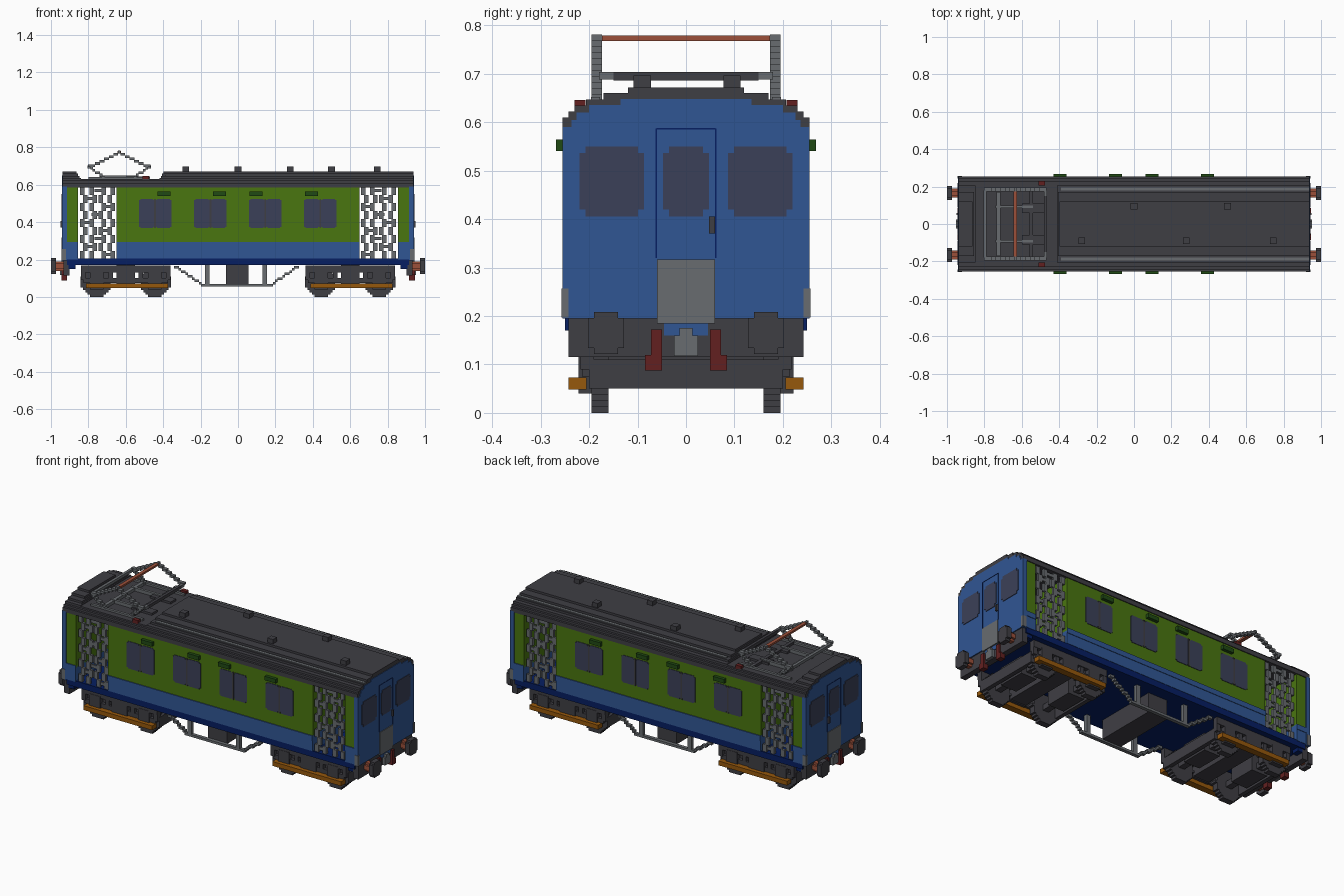
import bpy, bmesh, math

if "Cube" in bpy.data.objects:
    bpy.data.objects.remove(bpy.data.objects["Cube"])

V = 0.0123  # stair-step size used for all stepped shapes


def material(name, rgb):
    lin = [((c / 255 + 0.055) / 1.055) ** 2.4 if c > 10 else c / 255 / 12.92 for c in rgb] + [1]
    m = bpy.data.materials.new(name)
    m.use_nodes = True
    m.diffuse_color = lin
    m.node_tree.nodes["Principled BSDF"].inputs["Base Color"].default_value = lin
    return m


BLUE = material("body blue", (48, 86, 148))
NAVY = material("sill navy", (6, 30, 98))
GREEN = material("panel green", (74, 118, 16))
DKGREEN = material("vent dark green", (32, 74, 20))
DARK = material("charcoal", (63, 62, 68))
GREY = material("metal grey", (104, 108, 112))
GLASS = material("window glass", (59, 64, 88))
ORANGE = material("footboard orange", (150, 88, 12))
COPPER = material("copper", (156, 80, 58))
RED = material("dark red", (98, 32, 32))


def build(name, boxes, mat):
    """One object from (x0, x1, y0, y1, z0, z1) boxes."""
    bm = bmesh.new()
    for x0, x1, y0, y1, z0, z1 in boxes:
        vs = bmesh.ops.create_cube(bm, size=1)["verts"]
        for v in vs:
            v.co = ((x0 + x1) / 2 + v.co.x * (x1 - x0),
                    (y0 + y1) / 2 + v.co.y * (y1 - y0),
                    (z0 + z1) / 2 + v.co.z * (z1 - z0))
    bmesh.ops.recalc_face_normals(bm, faces=bm.faces)
    me = bpy.data.meshes.new(name)
    bm.to_mesh(me)
    bm.free()
    me.materials.append(mat)
    ob = bpy.data.objects.new(name, me)
    bpy.context.collection.objects.link(ob)
    return ob


def mx(bs):
    return bs + [(-b[1], -b[0], *b[2:]) for b in bs]


def my(bs):
    return bs + [(b[0], b[1], -b[3], -b[2], b[4], b[5]) for b in bs]


def shift(bs, dx):
    return [(b[0] + dx, b[1] + dx, *b[2:]) for b in bs]


def disc(c, z, r, a0, a1, axis):
    """Stepped disc: axis 'y' is centred on x=c, axis 'x' is centred on y=c."""
    out, n = [], round(2 * r / V)
    for i in range(n):
        z0 = z - r + 2 * r * i / n
        z1 = z0 + 2 * r / n
        h = math.sqrt(max(r * r - ((z0 + z1) / 2 - z) ** 2, 0))
        h = max(V, round(h / V) * V)
        out.append((c - h, c + h, a0, a1, z0, z1) if axis == "y" else (a0, a1, c - h, c + h, z0, z1))
    return out


def stairs(pts, y0, y1):
    """Stepped bar following a path of (x, z) points."""
    out = []
    for (xa, za), (xb, zb) in zip(pts, pts[1:]):
        n = max(1, round(max(abs(xb - xa), abs(zb - za)) / V))
        for i in range(n + 1):
            x, z = xa + (xb - xa) * i / n, za + (zb - za) * i / n
            z = round(z / V) * V
            out.append((x - V * .55, x + V * .55, y0, y1, z - V * .55, z + V * .55))
    return out


# Body shell: saloon between two open vestibules
SIDE = 0.25
build("saloon_panels", [(-.65, .65, -SIDE, SIDE, .28, .6)], GREEN)
build("end_panels", mx([(.855, .917, -SIDE, SIDE, .28, .6)]), GREEN)
build("waist_band", mx([(.855, .93, -.255, .255, .265, .294), (.855, .93, -.252, .252, .2, .265)])
      + [(-.65, .65, -.255, .255, .265, .294), (-.65, .65, -.252, .252, .205, .265)], BLUE)
build("floor_sill", [(-.915, .915, -.25, .25, .17, .205)], NAVY)
build("sill_steps", mx(my([(.87, .905, .2, .243, .15, .17)])), NAVY)

# Blue cab ends with stepped shoulders
layers = [(.195, .59, .255), (.59, .605, .236), (.605, .62, .226), (.62, .636, .2), (.636, .648, .135)]
build("cab_ends", mx([(.915, .94, -h, h, a, b) for a, b, h in layers]), BLUE)

# Stepped roof, lowered under the pantograph
roof = [(.585, .61, .255), (.61, .622, .243), (.622, .635, .23),
        (.635, .647, .206), (.647, .66, .17), (.66, .672, .12)]
boxes = [(-.937, .937, -h, h, a, b) for a, b, h in roof[:2]]
boxes += [(-.937, .937, -h, h, a, b - .004) for a, b, h in roof[2:3]]
for a, b, h in roof[2:]:
    e = (b - .635) * .6
    boxes += [(-.39 - .03 + e, .937, -h, h, a, b), (-.937, -.84 - e, -h, h, a, b)]
build("roof", boxes, DARK)
build("roof_gutters", my([(-.39, .937, .178, .196, .64, .652)]), GREY)
build("roof_vents", [(x - .018, x + .018, y - .018, y + .018, .67, .697) for x, y in
                     ((-.28, -.09), (0, .095), (.28, -.09), (.5, .095), (.745, -.09))], DARK)

# Side windows, frames and ventilators
panes, bars, vents = [], [], []
for x, vx in ((-.443, -.395), (-.148, -.098), (.146, .096), (.44, .392)):
    for s in (-1, 1):
        c = x + s * .045
        panes += [(c - .042, c + .042, SIDE, SIDE + .003, .375, .517),
                  (c - .034, c + .034, SIDE, SIDE + .003, .368, .524)]
    bars.append((x - .005, x + .005, SIDE, SIDE + .005, .368, .524))
    vents.append((vx - .035, vx + .035, SIDE - .005, .268, .541, .564))
build("side_windows", my(panes), GLASS)
build("window_bars", my(bars), DARK)
build("side_ventilators", my(vents), DKGREEN)

# Folding lattice gates
gate = []
ROWS = 9
rh = (.588 - .203) / ROWS
for col in range(4):
    for row in range(ROWS):
        odd = (row + col // 2) % 2
        cx = .677 + col * .049 + (.008 if odd else -.008)
        z0 = .203 + row * rh
        gate.append((cx - .012, cx + .012, .228, .243, z0, z0 + rh))
        if (row + col) % 3 == 0 and col < 3:
            gate.append((cx, cx + .049, .23, .24, z0 + rh * .35, z0 + rh * .75))
build("lattice_gates", mx(my(gate)), GREY)

# Cab end windows, door and fittings
X = .94
glass = []
for y0, y1 in ((-.22, -.087), (-.047, .047), (.087, .22)):
    glass += [(X, X + .003, y0, y1, .42, .537), (X, X + .003, y0 + .012, y1 - .012, .406, .55)]
build("end_windows", mx(glass), GLASS)
seam = [(X, X + .002, y - .0015, y + .0015, .32, .587) for y in (-.061, .061)]
seam.append((X, X + .002, -.061, .061, .5855, .588))
build("end_door_seams", mx(seam), NAVY)
build("end_door_handles", mx([(X, X + .01, .048, .06, .37, .405)]), DARK)
build("gangway_plates", mx([(X - .02, X + .004, -.06, .06, .185, .317)]), GREY)
build("corner_steps", mx(my([(X - .02, X + .003, .243, .257, .197, .257)])), GREY)

# Buffer beams, buffers and couplings
build("buffer_beams", mx([(.9, .934, -.243, .243, .115, .196)]), DARK)
build("buffer_shanks", mx(my(disc(.165, .165, .025, .93, .975, "x"))), COPPER)
build("buffer_heads", mx(my(disc(.165, .165, .043, .972, 1.0, "x"))), DARK)
build("coupling_recess", mx([(.93, .937, -.045, .045, .16, .19)]), BLUE)
build("coupling_hooks", mx([(.92, .952, -.025, .025, .117, .16), (.92, .952, -.013, .013, .16, .175)]), GREY)
build("brake_hoses", mx(my([(.925, .945, .05, .072, .115, .172), (.915, .945, .05, .085, .088, .12)])), RED)

# Pantograph
arms = stairs([(-.72, .641), (-.795, .695), (-.635, .774), (-.475, .695), (-.55, .641)], .173, .195)
build("pantograph_arms", my(arms), GREY)
build("pantograph_knees", [(-.805, -.789, -.18, .18, .688, .704)]
      + my([(-.481, -.465, .15, .18, .688, .704)]), GREY)
build("pantograph_spring_bar", [(-.481, -.465, -.15, .15, .686, .704)], DARK)
build("pantograph_contact", [(-.645, -.625, -.173, .173, .768, .779)], COPPER)
build("pantograph_base", my([(-.8, -.47, .18, .195, .628, .642), (-.74, -.54, .085, .1, .628, .65)])
      + [(-.735, -.715, -.17, .17, .628, .648)], GREY)
build("pantograph_frame", my([(-.6, -.47, .06, .11, .625, .643), (-.56, -.54, 0, .18, .625, .645)]), DARK)
build("insulators", my([(-.51, -.475, .207, .23, .622, .646)]), RED)

# Bogies
frame = my([
    (-.24, .24, .19, .22, .13, .168), (-.225, .225, .195, .215, .075, .1),
    (-.24, -.215, .19, .218, .09, .14), (.215, .24, .19, .218, .09, .14),
    (-.05, .05, .19, .22, .07, .15)])
for s in (-1, 1):
    frame += my([(s * .155 - .035, s * .155 + .035, .19, .222, .04, .14),
                 (s * .08 - .012, s * .08 + .012, .195, .215, .09, .14)])
    frame += [(s * .23 - .012, s * .23 + .012, -.2, .2, .05, .11),
              (s * .155 - .018, s * .155 + .018, -.2, .2, .068, .1),
              (s * .155 - .05, s * .155 + .05, -.08, .08, .05, .15)]
frame += [(-.05, .05, -.2, .2, .075, .17)]
wheels = []
for s in (-1, 1):
    wheels += my(disc(s * .155, .08, .08, .16, .195, "y"))
foot = my([(-.212, .225, .205, .243, .048, .073)])
for label, bx in (("right", -.6), ("left", .6)):
    build(label + "_bogie_frame", shift(frame, bx), DARK)
    build(label + "_bogie_wheels", shift(wheels, bx), DARK)
    build(label + "_bogie_footboards", shift(foot, bx), ORANGE)

# Underframe trusses and equipment box
truss = stairs([(-.335, .165), (-.19, .065), (.18, .065), (.32, .165)], .185, .205)
build("truss_rods", my(truss), GREY)
build("truss_posts", my([(x - .012, x + .012, .185, .205, .065, .172) for x in (-.165, .142)]), GREY)
build("equipment_box", [(-.065, .055, -.18, .18, .06, .172)], DARK)
